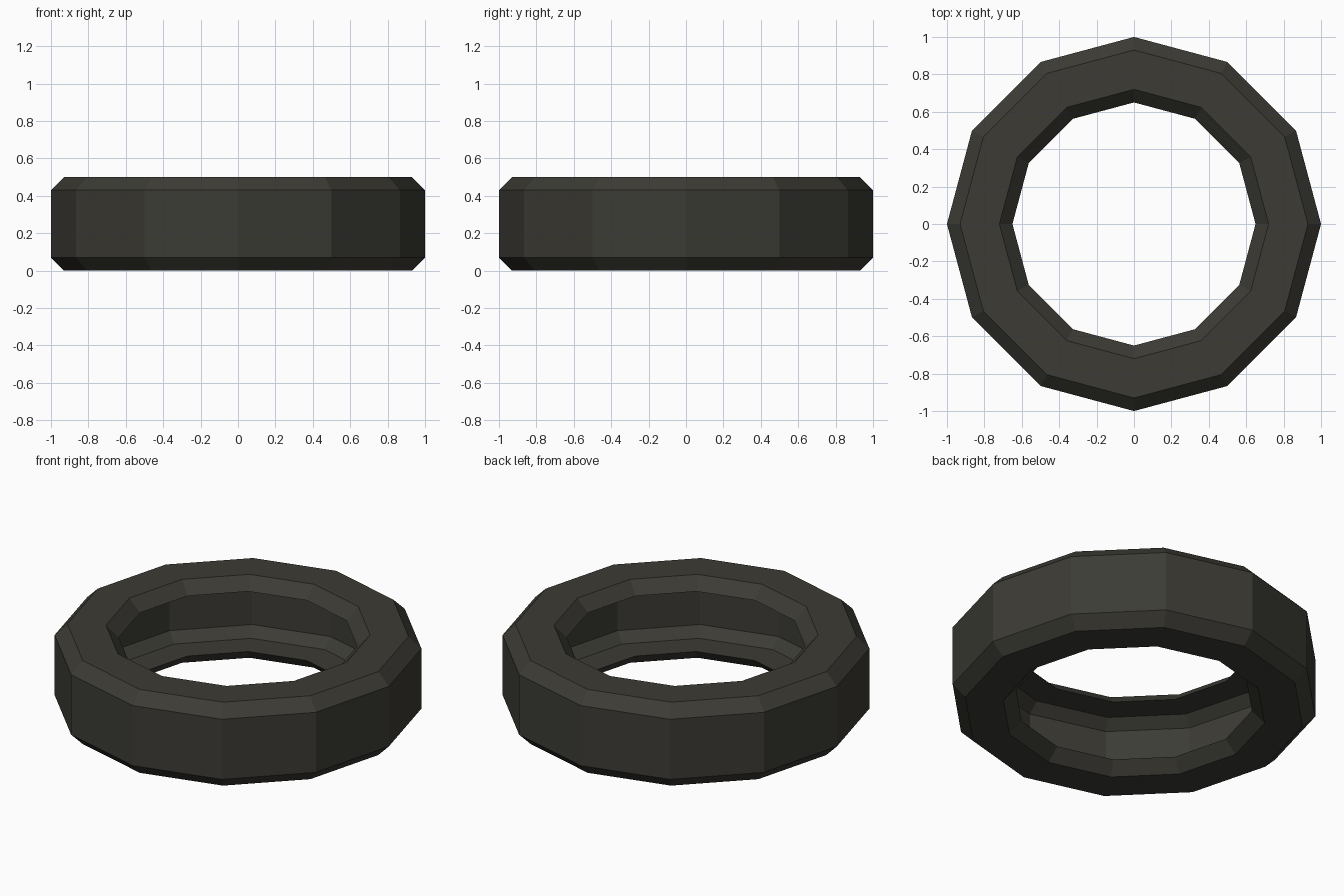
import bpy, bmesh, math

if "Cube" in bpy.data.objects:
    bpy.data.objects.remove(bpy.data.objects["Cube"])

SIDES = 12

# rubber colour
rubber = bpy.data.materials.new("dark rubber")
rubber.diffuse_color = (0.045, 0.044, 0.035, 1)
rubber.use_nodes = True
rubber.node_tree.nodes["Principled BSDF"].inputs["Base Color"].default_value = rubber.diffuse_color

# upper half of the closed tyre section: (radius, height above mid-plane)
half = [(1.00, 0.18), (0.93, 0.25), (0.72, 0.25), (0.65, 0.18),
        (0.82, 0.18), (0.88, 0.125)]
section = [(r, 0.25 + h) for r, h in half] + [(r, 0.25 - h) for r, h in reversed(half)]

# sweep the section round the z axis
bm = bmesh.new()
rings = []
for i in range(SIDES):
    a = 2 * math.pi * i / SIDES
    rings.append([bm.verts.new((r * math.cos(a), r * math.sin(a), z)) for r, z in section])
n = len(section)
for i in range(SIDES):
    p, q = rings[i], rings[(i + 1) % SIDES]
    for j in range(n):
        k = (j + 1) % n
        bm.faces.new((p[j], q[j], q[k], p[k]))
bmesh.ops.recalc_face_normals(bm, faces=bm.faces)

# tyre object
mesh = bpy.data.meshes.new("tyre")
bm.to_mesh(mesh)
bm.free()
mesh.materials.append(rubber)
bpy.context.collection.objects.link(bpy.data.objects.new("tyre", mesh))
